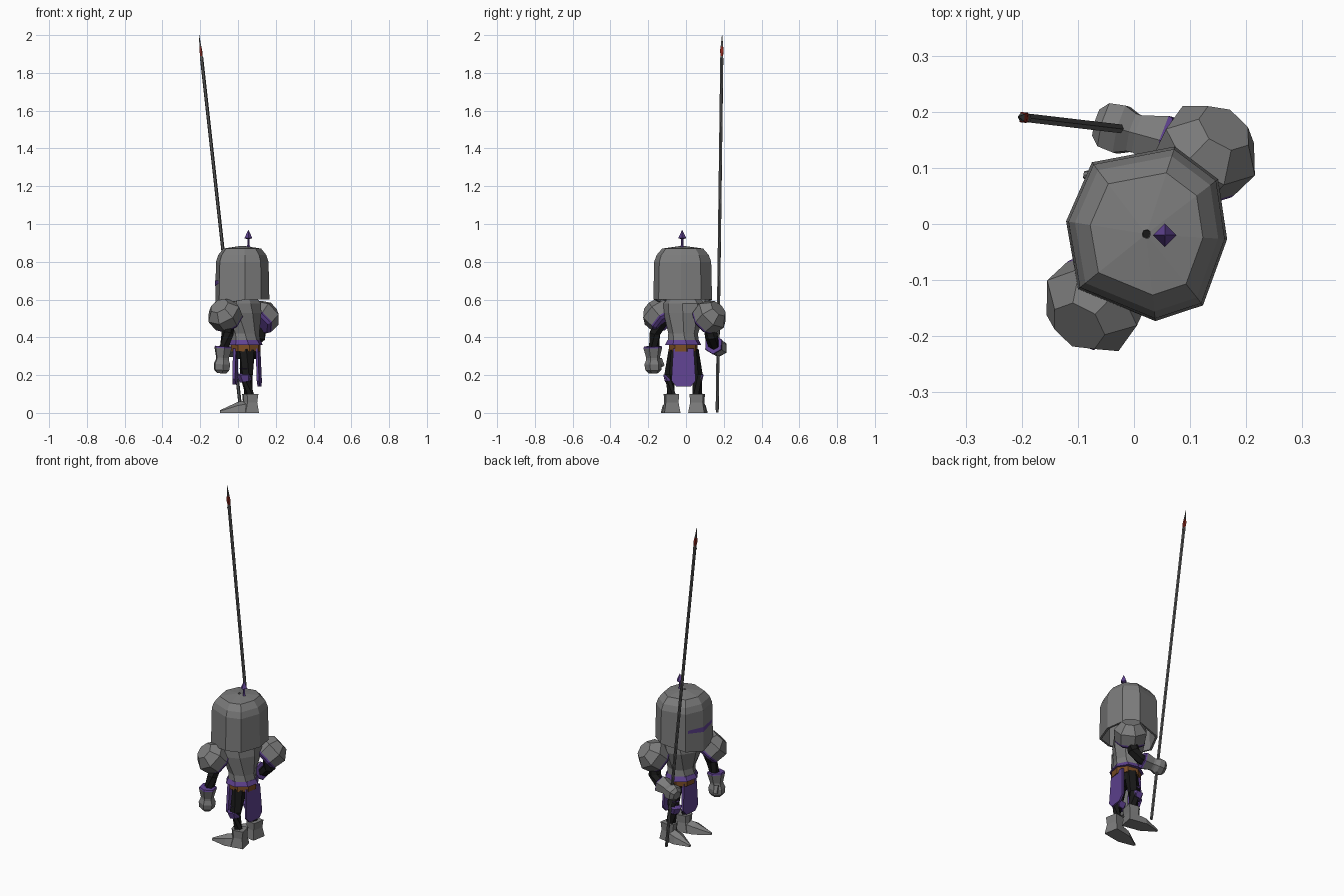
import bpy, bmesh, math
from mathutils import Vector, Matrix

if "Cube" in bpy.data.objects:
    bpy.data.objects.remove(bpy.data.objects["Cube"])


def mat(name, r, g, b):
    m = bpy.data.materials.new(name)
    m.diffuse_color = (r, g, b, 1)
    m.use_nodes = True
    m.node_tree.nodes["Principled BSDF"].inputs["Base Color"].default_value = m.diffuse_color
    return m


STEEL = mat("steel", 0.2, 0.2, 0.2)
PURPLE = mat("purple", 0.115, 0.055, 0.28)
BLACK = mat("black", 0.009, 0.009, 0.009)
BROWN = mat("brown", 0.2, 0.075, 0.018)
DARK = mat("dark_steel", 0.1, 0.1, 0.1)
RED = mat("dark_red", 0.25, 0.02, 0.012)


def finish(name, bm, *mats):
    bmesh.ops.recalc_face_normals(bm, faces=bm.faces)
    me = bpy.data.meshes.new(name)
    bm.to_mesh(me)
    bm.free()
    for m in mats:
        me.materials.append(m)
    ob = bpy.data.objects.new(name, me)
    bpy.context.collection.objects.link(ob)
    return ob


def loft(name, rings, *mats, cap=True, rule=None):
    """Skin a list of equal-length point rings; rule(i) gives a material per band."""
    bm = bmesh.new()
    vs = [[bm.verts.new(p) for p in r] for r in rings]
    n = len(vs[0])
    for i in range(len(vs) - 1):
        for k in range(n):
            f = bm.faces.new((vs[i][k], vs[i][(k + 1) % n], vs[i + 1][(k + 1) % n], vs[i + 1][k]))
            if rule:
                f.material_index = rule(i)
    if cap:
        bm.faces.new(vs[0])
        f = bm.faces.new(vs[-1])
        if rule:
            f.material_index = rule(len(vs) - 2)
    return finish(name, bm, *mats)


def tube(name, pts, *mats, n=6, yaw=0, rule=None):
    """Faceted tube through (position, radius_x, radius_y) stations."""
    P = [Vector(p[0]) for p in pts]
    rings = []
    for i, (_, rx, ry) in enumerate(pts):
        d = P[min(i + 1, len(P) - 1)] - P[max(i - 1, 0)]
        q = d.to_track_quat('Z', 'Y')
        rot = Matrix.Rotation(math.radians(yaw), 3, 'Z')
        rings.append([P[i] + q @ (rot @ Vector((rx * math.cos(a), ry * math.sin(a), 0)))
                      for a in ((k + .5) * math.tau / n for k in range(n))])
    return loft(name, rings, *mats, rule=rule)


# Helmet: eight-sided shell with a ridge at the front and back
OUT = [(-.121, .005), (-.075, .11), (.073, .138), (.15, .08),
       (.166, -.027), (.123, -.145), (.038, -.173), (-.10, -.116)]
DROP = [.045, .025, 0, 0, 0, 0, 0, .025]
HC = Vector((.022, -.018))


def head_ring(z, s, drop=0):
    return [(*(HC + (Vector(p) - HC) * s), z - drop * d) for p, d in zip(OUT, DROP)]


helmet = loft("helmet", [head_ring(.6, 1, 1), head_ring(.80, .97), head_ring(.835, .89),
                         head_ring(.87, .7), head_ring(.884, .05)], STEEL, cap=False)
sol = helmet.modifiers.new("thickness", 'SOLIDIFY')
sol.thickness = .012
sol.offset = -1

# Eye slit plates on the two front faces
bm = bmesh.new()
for a, b, lo in ((0, 1, .672), (0, 7, .672)):
    A, B = Vector(OUT[a]), Vector(OUT[b])
    A2, B2 = [HC + (p - HC) * 1.005 for p in (A, A.lerp(B, .86))]
    bm.faces.new([bm.verts.new((*p, z)) for p, z in
                  ((A2, lo), (B2, lo + .012), (B2, lo + .03), (A2, lo + .03))])
finish("eye_slit", bm, PURPLE)

# Helmet spike
tube("helmet_spike", [((.055, -.02, .87), .014, .014), ((.055, -.02, .89), .006, .006),
                      ((.055, -.02, .92), .006, .006), ((.055, -.02, .925), .021, .021),
                      ((.055, -.02, .968), .001, .001)], PURPLE, n=4, yaw=45)

# Torso: twisted breastplate, neck, purple hem and belt
tube("neck", [((.025, -.015, .55), .06, .06), ((.025, -.015, .68), .06, .06)], BLACK)


def body_ring(z, cx, cy, rx, ry, yaw, n=8):
    m = Matrix.Rotation(math.radians(yaw), 2)
    return [(*(Vector((cx, cy)) + m @ Vector((rx * math.cos(a), ry * math.sin(a)))), z)
            for a in ((k + .5) * math.tau / n for k in range(n))]


loft("breastplate", [body_ring(.375, .04, -.015, .078, .083, -15),
                     body_ring(.42, .04, -.015, .072, .08, -22),
                     body_ring(.53, .03, -.01, .09, .115, -32),
                     body_ring(.58, .03, -.01, .085, .12, -36),
                     body_ring(.615, .028, -.012, .06, .085, -36)], STEEL)
loft("breastplate_hem", [body_ring(.36, .04, -.015, .092, .098, -12),
                         body_ring(.385, .04, -.015, .079, .084, -15)], PURPLE)
loft("belt", [body_ring(.325, .042, -.015, .08, .078, -10),
              body_ring(.365, .042, -.015, .08, .078, -10)], BROWN)
loft("hips", [body_ring(.285, .045, -.012, .05, .066, -10),
              body_ring(.33, .045, -.012, .07, .07, -10)], BLACK)

# Cloth panels hanging from the belt, front and back
for name, x0, x1, h, low in (("back_cloth", .1, .112, .064, .14), ("front_cloth", -.02, -.005, .06, .15)):
    prof = [(-h * .85, .34), (h * .85, .34), (h, low + .03), (h * .6, low), (-h * .6, low), (-h, low + .03)]
    lean = .008 if x0 > 0 else -.004
    loft(name, [[(x + (.34 - z) / .2 * lean + .12 * y, y - .013, z) for y, z in prof]
                for x in (x0, x1)], PURPLE)

# Shoulder guards: faceted domes with purple rims
for name, c, out in (("left_shoulder", (-.07, -.142, .518), (-.36, -.5, .6)),
                     ("right_shoulder", (.13, .127, .508), (.36, .5, .5))):
    c, d = Vector(c), Vector(out).normalized()
    r = .088
    tube(name, [(c - d * .062, .066, .066), (c - d * .05, .082, .082), (c - d * .04, .084, .084),
                (c + d * .022, .093, .093), (c + d * .07, .052, .052)],
         PURPLE, STEEL, n=7, rule=lambda i: 0 if i < 2 else 1)

# Arms
tube("left_arm", [((-.05, -.12, .5), .034, .034), ((-.055, -.165, .42), .032, .032),
                  ((-.08, -.17, .32), .028, .028)], BLACK)
tube("right_arm", [((.12, .12, .5), .034, .034), ((.115, .135, .4), .034, .034),
                   ((.075, .145, .365), .03, .03), ((.03, .155, .355), .028, .028)], BLACK)

# Gauntlets: flared cuff with purple lip, then a fist
def gauntlet(name, a, b, rad):
    a, b = Vector(a), Vector(b)
    s = ((0, 1.0), (.06, 1.06), (.42, .78), (.5, .8), (.66, 1), (.88, .92), (1, .55))
    tube(name, [(a.lerp(b, t), rad * k, rad * k) for t, k in s],
         PURPLE, STEEL, rule=lambda i: 0 if i < 1 else 1)


gauntlet("left_gauntlet", (-.078, -.176, .352), (-.088, -.172, .21), .047)
gauntlet("right_gauntlet", (.062, .145, .362), (-.066, .18, .338), .05)
tube("left_thumb", [((-.1, -.145, .285), .018, .018), ((-.105, -.128, .245), .016, .016)], STEEL, n=5)

# Legs, knee guards and pointed boots
for side, hy, ky, fy, toe in (("left", -.055, -.085, -.078, (-.095, -.108)),
                              ("right", .03, .058, .06, (-.09, .088))):
    tube(side + "_leg", [((.05, hy, .33), .042, .038), ((.045, ky, .2), .034, .032),
                         ((.06, fy, .08), .029, .029)], BLACK)
    tube(side + "_knee_guard", [((.04, ky, .165), .03, .03), ((.034, ky, .2), .04, .042),
                                ((.036, ky, .235), .03, .03)], PURPLE)
    heel = Vector((.068, fy))
    f = (Vector(toe) - heel).normalized()
    w = Vector((-f.y, f.x))

    def rect(z, back, front, half, tilt=0):
        return [(*(heel + f * u + w * v), z - (tilt if u > 0 else 0))
                for u, v in ((-back, -half), (front * .6, -half), (front, -half * .4),
                             (front, half * .4), (front * .6, half), (-back, half))]
    loft(side + "_boot", [rect(0, .036, .06, .043), rect(.055, .028, .04, .034),
                          rect(.1, .034, .044, .036)], STEEL)
    L = (Vector(toe) - heel).length
    # toe cap runs forward to a low point
    loft(side + "_toe", [[(*(heel + f * u + w * v), z) for v, z in
                          ((-h, 0), (h, 0), (h * .75, t * .7), (0, t), (-h * .75, t * .7))]
                         for u, h, t in ((0, .04, .075), (L * .45, .043, .056), (L, .006, .014))], STEEL)

# Long spear with a slim head and red marks
B, T = Vector((.016, .165, 0)), Vector((-.206, .191, 2.0))
at = lambda t: B.lerp(T, t)
tube("spear_shaft", [(at(.001), .007, .007), (at(.01), .009, .009), (at(.94), .009, .009)], DARK, n=6)
tube("spear_head", [(at(.935), .011, .011), (at(.945), .008, .008), (at(.958), .013, .009),
                    (at(.97), .009, .006), (at(1), .001, .001)], DARK, RED, n=4,
     rule=lambda i: 1 if i in (1, 2) else 0)
